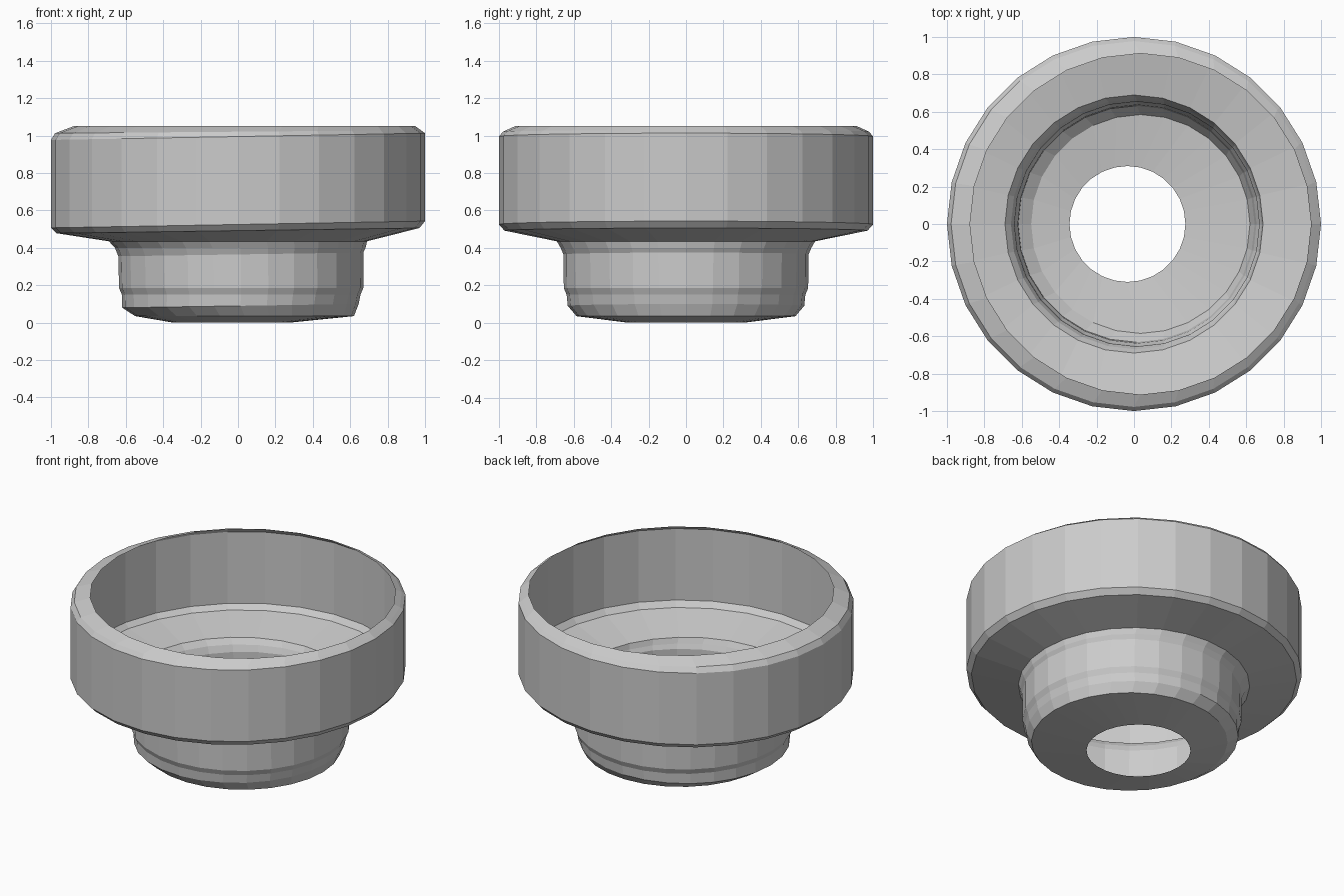
import bpy, bmesh
from math import cos, sin, pi

if "Cube" in bpy.data.objects:
    bpy.data.objects.remove(bpy.data.objects["Cube"])

SIDES = 28

# Profile rings of the open thin shell: radius, height, x offset, tilt (rise toward +x)
PROFILE = [
    (0.31, 0.005, -0.035, 0.0),    # hole in the base
    (0.585, 0.04, 0.035, 0.0),     # base edge
    (0.632, 0.095, 0.013, 0.01),   # rounded lower neck
    (0.638, 0.155, 0.017, 0.0),
    (0.653, 0.19, 0.017, 0.0),     # small step
    (0.655, 0.37, 0.015, 0.01),    # neck
    (0.670, 0.405, 0.012, 0.0),
    (0.690, 0.44, 0.0, 0.0),       # flare into the flange
    (0.970, 0.497, 0.0, 0.014),    # flange
    (1.0, 0.53, 0.0, 0.018),       # cup wall bottom
    (1.0, 1.0, 0.0, 0.018),        # cup wall top
    (0.978, 1.026, 0.0, 0.008),    # rounded rim
    (0.912, 1.056, 0.035, 0.0),    # rim opening
]


def ring(bm, r, z, cx, tilt):
    angles = [2 * pi * i / SIDES for i in range(SIDES)]
    return [bm.verts.new((cx + r * cos(a), r * sin(a), z + tilt * cos(a)))
            for a in angles]


def lathe(name, profile):
    bm = bmesh.new()
    rings = [ring(bm, *p) for p in profile]
    for low, high in zip(rings, rings[1:]):
        for i in range(SIDES):
            j = (i + 1) % SIDES
            bm.faces.new((low[i], low[j], high[j], high[i]))
    # stand on the ground
    base = min(v.co.z for v in bm.verts)
    bmesh.ops.translate(bm, verts=bm.verts, vec=(0, 0, -base))
    mesh = bpy.data.meshes.new(name)
    bm.to_mesh(mesh)
    bm.free()
    obj = bpy.data.objects.new(name, mesh)
    bpy.context.collection.objects.link(obj)
    return obj


# Open stepped cup with a hole in its base, flat shaded
lathe("stepped_cup", PROFILE)
